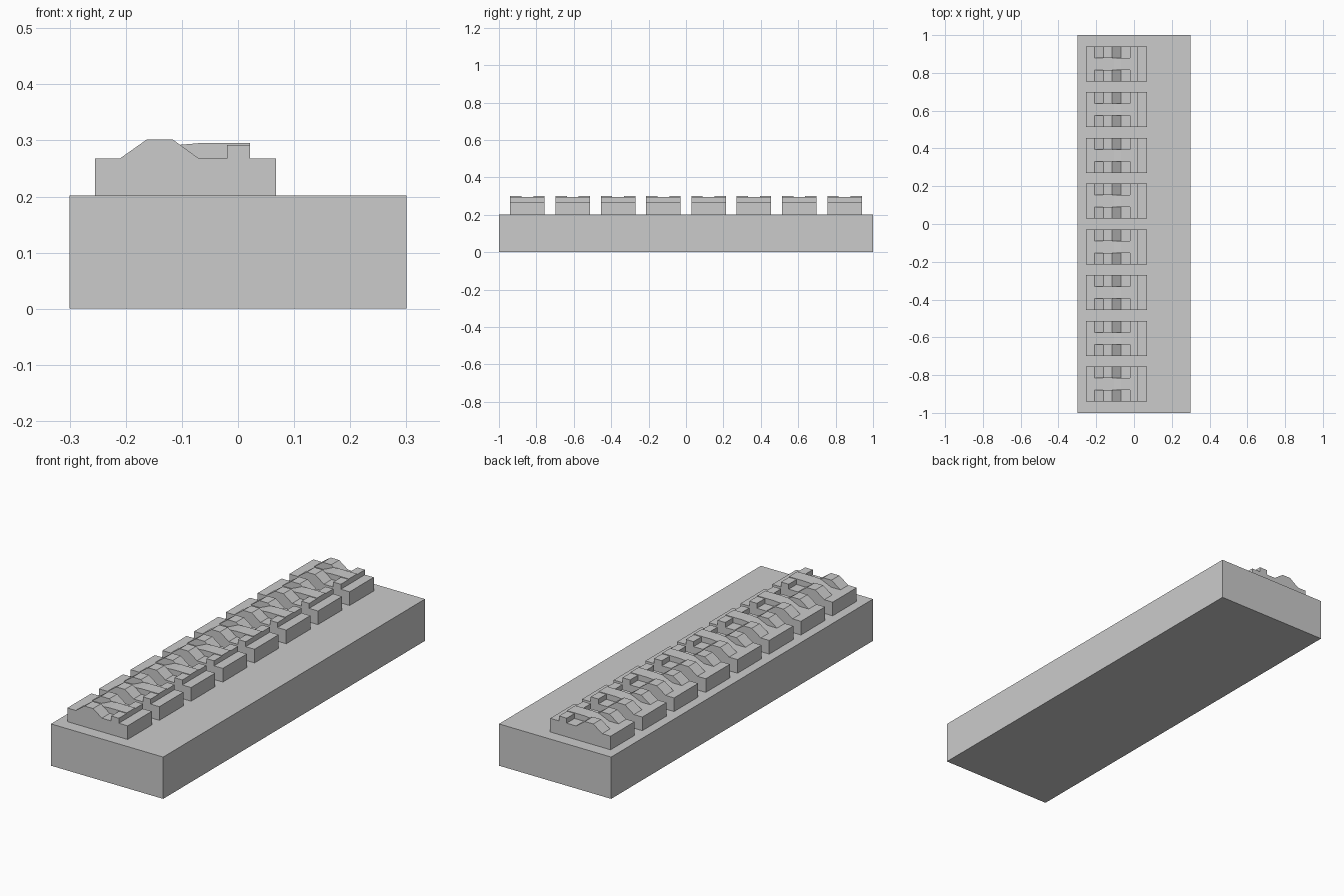
import bpy, bmesh

if "Cube" in bpy.data.objects:
    bpy.data.objects.remove(bpy.data.objects["Cube"])


def extrude_profile(name, pts, y0, y1):
    """Extrude an (x, z) profile along y."""
    bm = bmesh.new()
    face = bm.faces.new([bm.verts.new((x, y0, z)) for x, z in pts])
    res = bmesh.ops.extrude_face_region(bm, geom=[face])
    verts = [v for v in res["geom"] if isinstance(v, bmesh.types.BMVert)]
    bmesh.ops.translate(bm, verts=verts, vec=(0, y1 - y0, 0))
    bmesh.ops.recalc_face_normals(bm, faces=bm.faces)
    mesh = bpy.data.meshes.new(name)
    bm.to_mesh(mesh)
    bm.free()
    obj = bpy.data.objects.new(name, mesh)
    bpy.context.collection.objects.link(obj)
    return obj


# Base slab
extrude_profile("base", [(-0.3, 0), (0.3, 0), (0.3, 0.202), (-0.3, 0.202)], -1, 1)

FLOOR, LOW, TOP = 0.268, 0.292, 0.295
HALF, MID = 0.092, 0.032   # half widths of block and of its middle rib

# Outer strips: sloped ridge, groove, square bar, front shelf
outer = [(-0.255, 0.202), (0.068, 0.202), (0.068, FLOOR), (0.021, FLOOR),
         (0.021, LOW), (-0.02, LOW), (-0.02, FLOOR), (-0.07, FLOOR),
         (-0.117, 0.302), (-0.162, 0.302), (-0.21, FLOOR), (-0.255, FLOOR)]

# Middle strip: open notch, ramp, raised rib, front shelf
middle = [(-0.255, 0.202), (0.068, 0.202), (0.068, FLOOR), (0.021, FLOOR),
          (0.021, TOP), (-0.07, TOP), (-0.105, LOW),
          (-0.16, FLOOR), (-0.255, FLOOR)]

# Row of eight blocks
for i in range(8):
    c = (i - 3.5) * 0.2422
    extrude_profile(f"ridge_front_{i}", outer, c - HALF, c - MID)
    extrude_profile(f"ridge_back_{i}", outer, c + MID, c + HALF)
    extrude_profile(f"middle_rib_{i}", middle, c - MID, c + MID)
